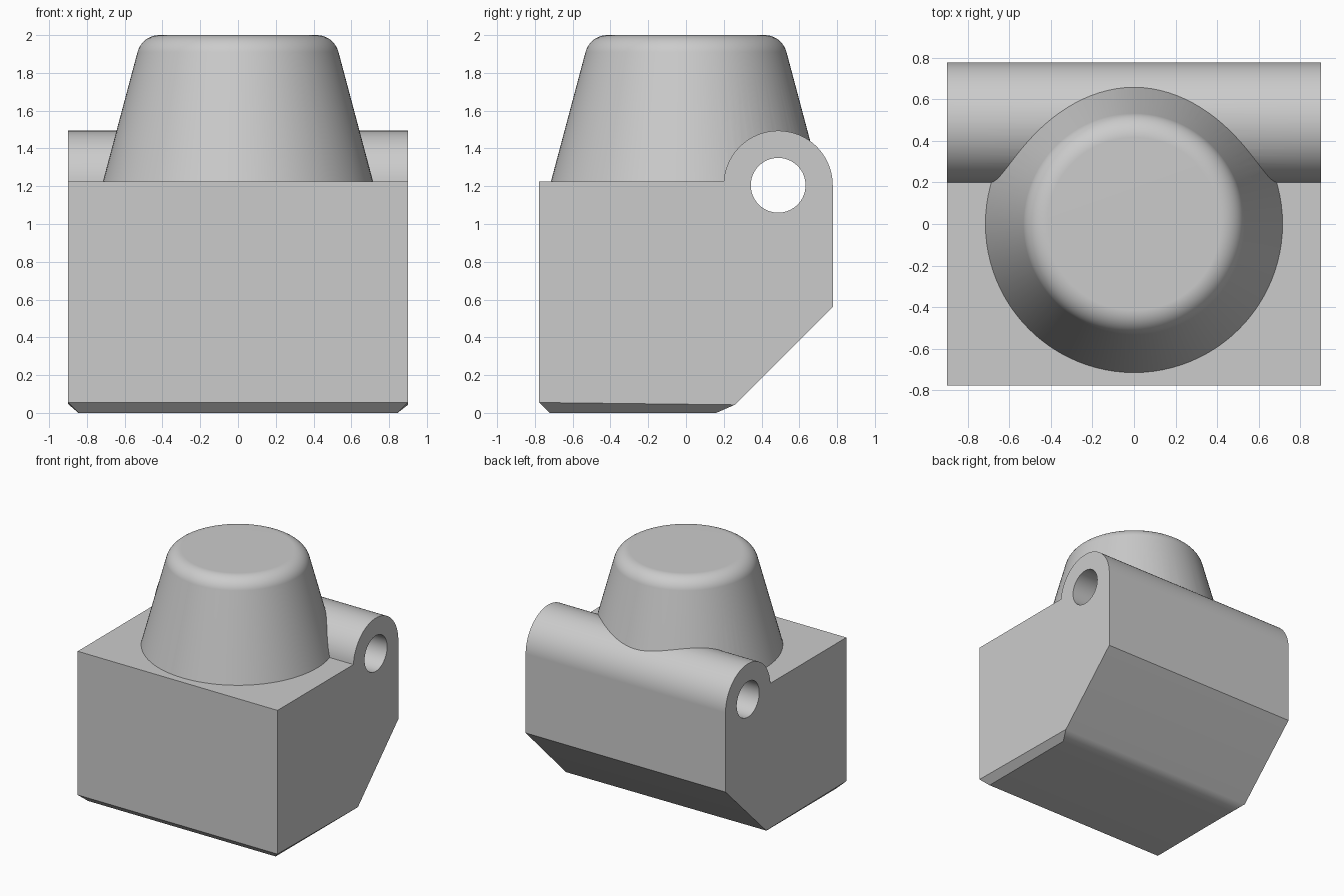
import bpy, bmesh
from math import sin, cos, radians, pi
from mathutils import Vector, Matrix

if "Cube" in bpy.data.objects:
    bpy.data.objects.remove(bpy.data.objects["Cube"], do_unlink=True)

HALF_X, HALF_Y = 0.9, 0.777          # block half sizes
TOP = 1.225                          # top of the block
PIN_Y, PIN_Z = 0.488, 1.205          # hinge axis
BARREL_R = HALF_Y - PIN_Y
HOLE_R = 0.145

grey = bpy.data.materials.new("plain grey")
grey.use_nodes = True
colour = (0.6, 0.6, 0.6, 1)
grey.diffuse_color = colour
grey.node_tree.nodes["Principled BSDF"].inputs["Base Color"].default_value = colour


def make_object(name, bm):
    bmesh.ops.recalc_face_normals(bm, faces=bm.faces)
    mesh = bpy.data.meshes.new(name)
    bm.to_mesh(mesh)
    bm.free()
    mesh.materials.append(grey)
    obj = bpy.data.objects.new(name, mesh)
    bpy.context.collection.objects.link(obj)
    return obj


def arc(cx, cy, r, start, end, steps):
    angles = [radians(start + (end - start) * i / steps) for i in range(steps + 1)]
    return [(cx + r * cos(a), cy + r * sin(a)) for a in angles]


# Block with hinge barrel: side profile extruded across the width
def build_block():
    profile = [(-HALF_Y, 0), (0.215, 0), (HALF_Y, 0.56)]
    profile += arc(PIN_Y, PIN_Z, BARREL_R, 0, 176, 44)
    profile += [(-HALF_Y, TOP)]
    bm = bmesh.new()
    side = bm.faces.new([bm.verts.new((-HALF_X, y, z)) for y, z in profile])
    new = bmesh.ops.extrude_face_region(bm, geom=[side])["geom"]
    moved = [v for v in new if isinstance(v, bmesh.types.BMVert)]
    bmesh.ops.translate(bm, verts=moved, vec=(2 * HALF_X, 0, 0))
    bmesh.ops.recalc_face_normals(bm, faces=bm.faces)
    # chamfer around the underside
    under = [e for e in bm.edges if all(v.co.z < 0.001 for v in e.verts)]
    bmesh.ops.bevel(bm, geom=under, offset=0.055, segments=1, affect='EDGES')
    return make_object("hinged_block", bm)


# Tapered boss with a rounded rim, turned about z
def build_boss():
    outline = [(0, TOP - 0.1), (0.715, TOP - 0.1), (0.715, TOP)]
    outline += arc(0.416, 1.88, 0.12, 15, 90, 10) + [(0, 2)]
    bm = bmesh.new()
    verts = [bm.verts.new((r, 0, z)) for r, z in outline]
    edges = [bm.edges.new(pair) for pair in zip(verts, verts[1:])]
    bmesh.ops.spin(bm, geom=verts + edges, cent=(0, 0, 0), axis=(0, 0, 1),
                   angle=2 * pi, steps=96, use_duplicate=False)
    bmesh.ops.remove_doubles(bm, verts=bm.verts, dist=0.0001)
    return make_object("tapered_boss", bm)


# Cutter for the pin hole, running right through
def build_pin_cutter():
    bm = bmesh.new()
    place = Matrix.Translation(Vector((0, PIN_Y, PIN_Z))) @ Matrix.Rotation(pi / 2, 4, 'Y')
    bmesh.ops.create_cone(bm, cap_ends=True, segments=64, radius1=HOLE_R,
                          radius2=HOLE_R, depth=3 * HALF_X, matrix=place)
    return make_object("pin_hole_cutter", bm)


block = build_block()
bpy.ops.object.select_all(action='DESELECT')
bpy.context.view_layer.objects.active = block
block.select_set(True)
for tool, operation in ((build_boss(), 'UNION'), (build_pin_cutter(), 'DIFFERENCE')):
    mod = block.modifiers.new(tool.name, 'BOOLEAN')
    mod.operation = operation
    mod.solver = 'EXACT'
    mod.object = tool
    bpy.ops.object.modifier_apply(modifier=mod.name)
    bpy.data.objects.remove(tool, do_unlink=True)

# Smooth curved walls, crisp edges
bpy.ops.object.shade_smooth_by_angle(angle=radians(30))
weighted = block.modifiers.new("even_shading", 'WEIGHTED_NORMAL')
weighted.keep_sharp = True
